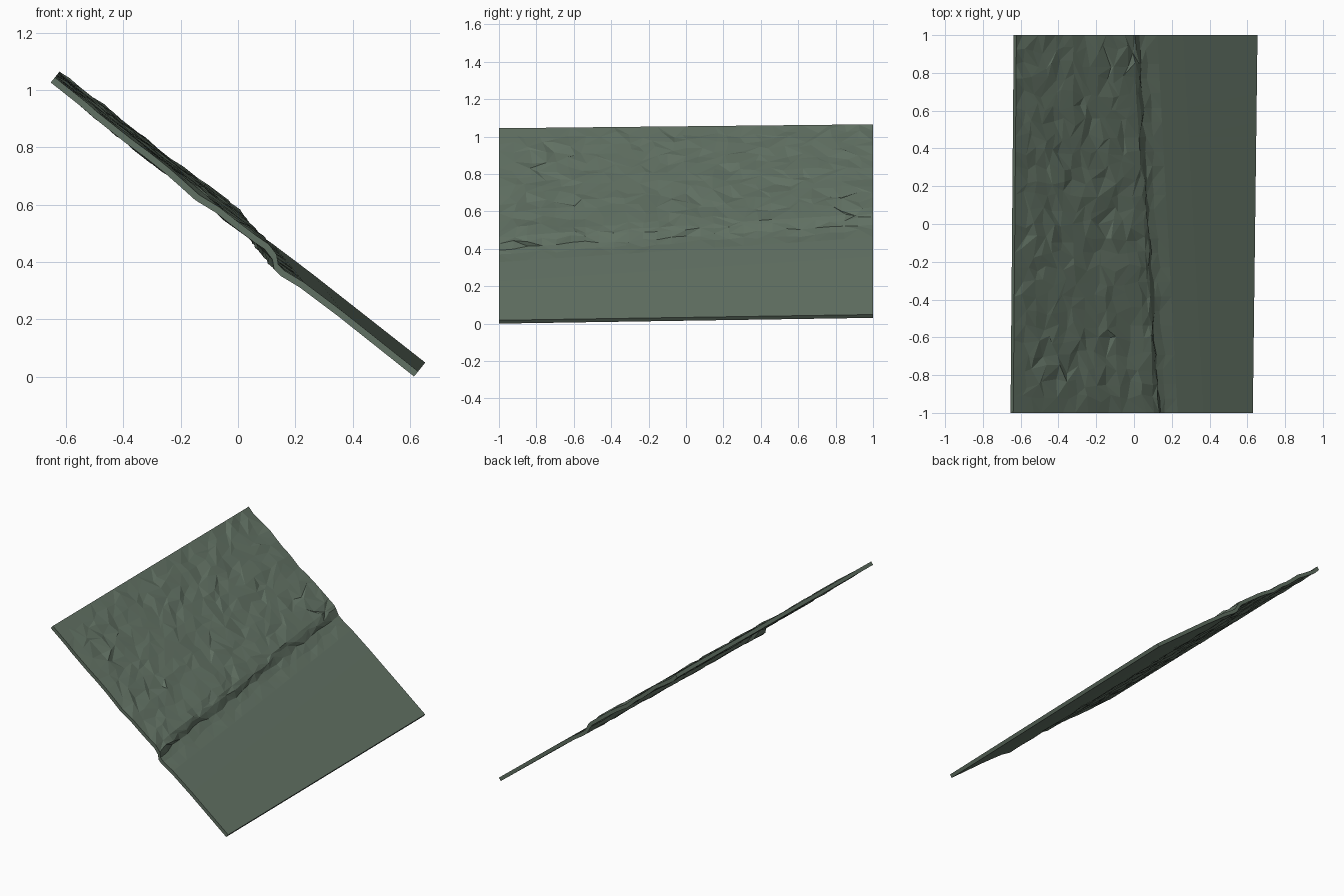
import bpy, bmesh, random
from mathutils import Vector

if "Cube" in bpy.data.objects:
    bpy.data.objects.remove(bpy.data.objects["Cube"])

random.seed(7)
LENGTH = 1.632                         # slope length
THICK = 0.023
DOWN = Vector((0.778, 0, -0.628))      # down-slope direction
NORM = Vector((0.628, 0, 0.778))       # slope normal
START = Vector((-0.65 + NORM.x * THICK, 0, 1.03 + NORM.z * THICK))

# height of the surface relative to the ledge line: (distance past ledge, offset)
PROFILE = [(-1.0, 0), (-0.3, 0.005), (-0.12, 0.013), (-0.03, 0.014), (0, 0.008),
           (0.03, -0.014), (0.08, -0.016), (0.15, -0.009), (0.32, -0.004), (0.9, 0)]


def profile(s):
    for (a, ha), (b, hb) in zip(PROFILE, PROFILE[1:]):
        if s <= b:
            return ha + (hb - ha) * max(0, (s - a) / (b - a))
    return 0


def ledge(y):                          # slanted ledge line, measured down the slope
    return (0.045 - 0.065 * y + 0.65) / 0.778


ROWS, UPPER = 26, 13
STEP = [0.0, 0.03, 0.08, 0.15, 0.32]

bm = bmesh.new()
grid = []
for j in range(ROWS + 1):
    y0 = -1 + 2 * j / ROWS
    edge_row = j in (0, ROWS)
    cols = [(ledge(y0) - 0.03) * i / UPPER for i in range(UPPER + 1)]
    cols += [ledge(y0) + s for s in STEP] + [LENGTH]
    row = []
    for i, u0 in enumerate(cols):
        u, y, bump = u0, y0, 0
        if 0 < i <= UPPER:             # craggy upper field
            u += random.uniform(-0.03, 0.03) * (i < UPPER)
            if not edge_row:
                y += random.uniform(-0.025, 0.025)
            bump = random.choice((0, 0, 0, 0.002, -0.003, 0.006, -0.008))
        elif UPPER < i <= UPPER + 3:   # ragged step face
            u += random.uniform(-0.014, 0.014)
            bump = random.uniform(-0.004, 0.004)
        k = (y + 1) / 2
        twist = k * (0.026 + 0.012 * u / LENGTH)
        h = profile(u0 - ledge(y0)) * (1.15 - 0.3 * k) + twist + bump
        p = START + DOWN * u + NORM * h
        row.append(bm.verts.new((p.x, y, p.z)))
    grid.append(row)

# flat triangles with mixed diagonals
for r0, r1 in zip(grid, grid[1:]):
    for i in range(len(r0) - 1):
        a, b, c, d = r0[i], r0[i + 1], r1[i + 1], r1[i]
        tris = ((a, b, c), (a, c, d)) if random.random() < 0.5 else ((a, b, d), (b, c, d))
        for t in tris:
            bm.faces.new(t)

# thickness: a parallel underside with closed rims
ext = bmesh.ops.extrude_face_region(bm, geom=bm.faces[:], use_keep_orig=True)
under = [g for g in ext["geom"] if isinstance(g, bmesh.types.BMVert)]
bmesh.ops.translate(bm, verts=under, vec=-NORM * THICK)
bmesh.ops.recalc_face_normals(bm, faces=bm.faces[:])

# stand on z = 0 and centre on x
zs = min(v.co.z for v in bm.verts)
xs = [v.co.x for v in bm.verts]
bmesh.ops.translate(bm, verts=bm.verts[:], vec=(-(min(xs) + max(xs)) / 2, 0, -zs))

mesh = bpy.data.meshes.new("sloping_slab")
bm.to_mesh(mesh)
bm.free()
mat = bpy.data.materials.new("grey green stone")
mat.diffuse_color = (0.12, 0.165, 0.125, 1)
mat.use_nodes = True
mat.node_tree.nodes["Principled BSDF"].inputs["Base Color"].default_value = mat.diffuse_color
mesh.materials.append(mat)
slab = bpy.data.objects.new("sloping_slab", mesh)
bpy.context.collection.objects.link(slab)
